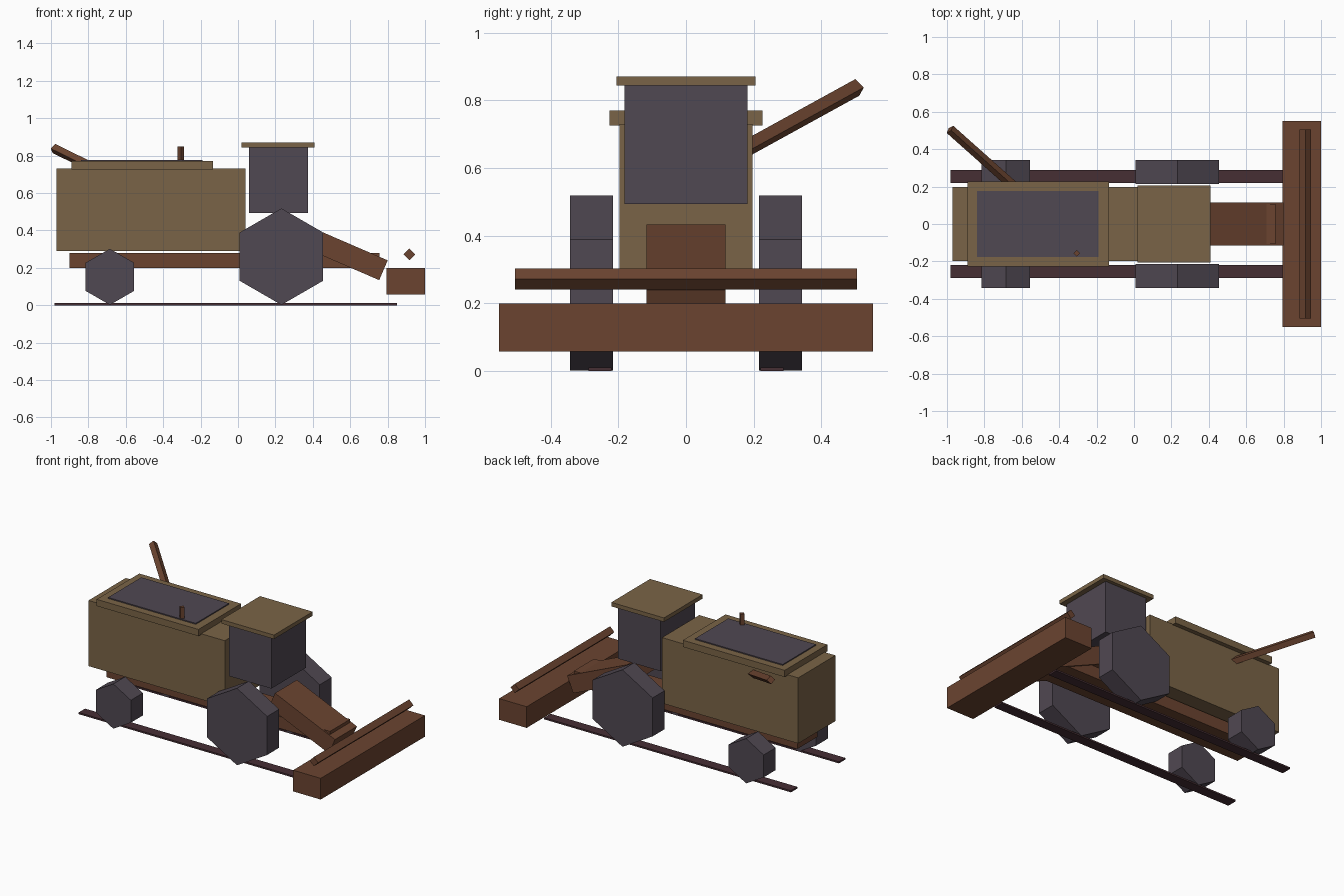
import bpy, bmesh, math
from mathutils import Vector, Matrix

if "Cube" in bpy.data.objects:
    bpy.data.objects.remove(bpy.data.objects["Cube"])


def material(name, hex_rgb):
    def lin(c):
        c /= 255
        return c / 12.92 if c <= 0.04045 else ((c + 0.055) / 1.055) ** 2.4
    m = bpy.data.materials.new(name)
    m.diffuse_color = (*[lin(c) for c in hex_rgb], 1)
    m.use_nodes = True
    m.node_tree.nodes["Principled BSDF"].inputs["Base Color"].default_value = m.diffuse_color
    return m


TAN = material("tan paint", (122, 100, 71))
BROWN = material("rust brown", (107, 68, 48))
GREY = material("dark grey", (80, 72, 82))
MAROON = material("dark maroon", (70, 46, 52))


def finish(name, bm, mat):
    bmesh.ops.recalc_face_normals(bm, faces=bm.faces)
    me = bpy.data.meshes.new(name)
    bm.to_mesh(me)
    bm.free()
    me.materials.append(mat)
    ob = bpy.data.objects.new(name, me)
    bpy.context.collection.objects.link(ob)
    return ob


def box(name, xs, ys, zs, mat, tilt=0.0):
    """Box from x, y and z ranges, tilted about its own y axis."""
    lo, hi = Vector((xs[0], ys[0], zs[0])), Vector((xs[1], ys[1], zs[1]))
    bm = bmesh.new()
    bmesh.ops.create_cube(bm, size=1, matrix=Matrix.Diagonal((*(hi - lo), 1)))
    ob = finish(name, bm, mat)
    ob.location = (lo + hi) / 2
    ob.rotation_euler.y = tilt
    return ob


def prism(name, a, b, r, sides, mat):
    """Regular prism from a to b with one corner pointing up."""
    a, b = Vector(a), Vector(b)
    d = (b - a).normalized()
    up = Vector((1, 0, 0)) if abs(d.z) > 0.99 else Vector((0, 0, 1))
    u = d.cross(up).normalized()
    v = u.cross(d)
    bm = bmesh.new()
    rings = []
    for p in (a, b):
        rings.append([bm.verts.new(p + r * (math.cos(t) * v + math.sin(t) * u))
                      for t in (2 * math.pi * k / sides for k in range(sides))])
    for ring in rings:
        bm.faces.new(ring)
    for k in range(sides):
        j = (k + 1) % sides
        bm.faces.new((rings[0][k], rings[0][j], rings[1][j], rings[1][k]))
    return finish(name, bm, mat)


# Body, grain tank rim and dark tank cover
box("body", (-0.97, 0.04), (-0.197, 0.197), (0.29, 0.73), TAN)
box("tank_rim", (-0.89, -0.135), (-0.226, 0.226), (0.725, 0.77), TAN)
box("tank_cover", (-0.84, -0.19), (-0.176, 0.176), (0.768, 0.777), GREY)

# Cab and roof
box("cab", (0.06, 0.375), (-0.182, 0.182), (0.493, 0.845), GREY)
box("cab_roof", (0.02, 0.41), (-0.205, 0.205), (0.843, 0.87), TAN)

# Chassis and sloping feeder
box("chassis", (-0.9, 0.757), (-0.107, 0.107), (0.2, 0.28), BROWN)
box("feeder", (0.3125, 0.7975), (-0.116, 0.116), (0.226, 0.341), BROWN, 0.408)

# Header and reel bar
box("header", (0.795, 1.0), (-0.552, 0.552), (0.058, 0.2), BROWN)
prism("reel_bar", (0.916, -0.505, 0.272), (0.916, 0.505, 0.272), 0.031, 4, BROWN)

# Unloading pipe and exhaust
prism("unloading_pipe", (-0.59, 0.155, 0.645), (-0.984, 0.506, 0.838), 0.026, 4, BROWN)
prism("exhaust", (-0.306, -0.156, 0.7), (-0.306, -0.156, 0.85), 0.018, 4, BROWN)

# Six-sided wheels and ground tracks on both sides
for side, s in (("left", 1), ("right", -1)):
    for part, x, r in (("front_wheel", 0.232, 0.258), ("rear_wheel", -0.685, 0.15)):
        prism(f"{part}_{side}", (x, s * 0.215, r + 0.002), (x, s * 0.342, r + 0.002), r, 6, GREY)
    box(f"ground_track_{side}", (-0.98, 0.85), sorted((s * 0.22, s * 0.288)),
        (0.0, 0.011), MAROON)
